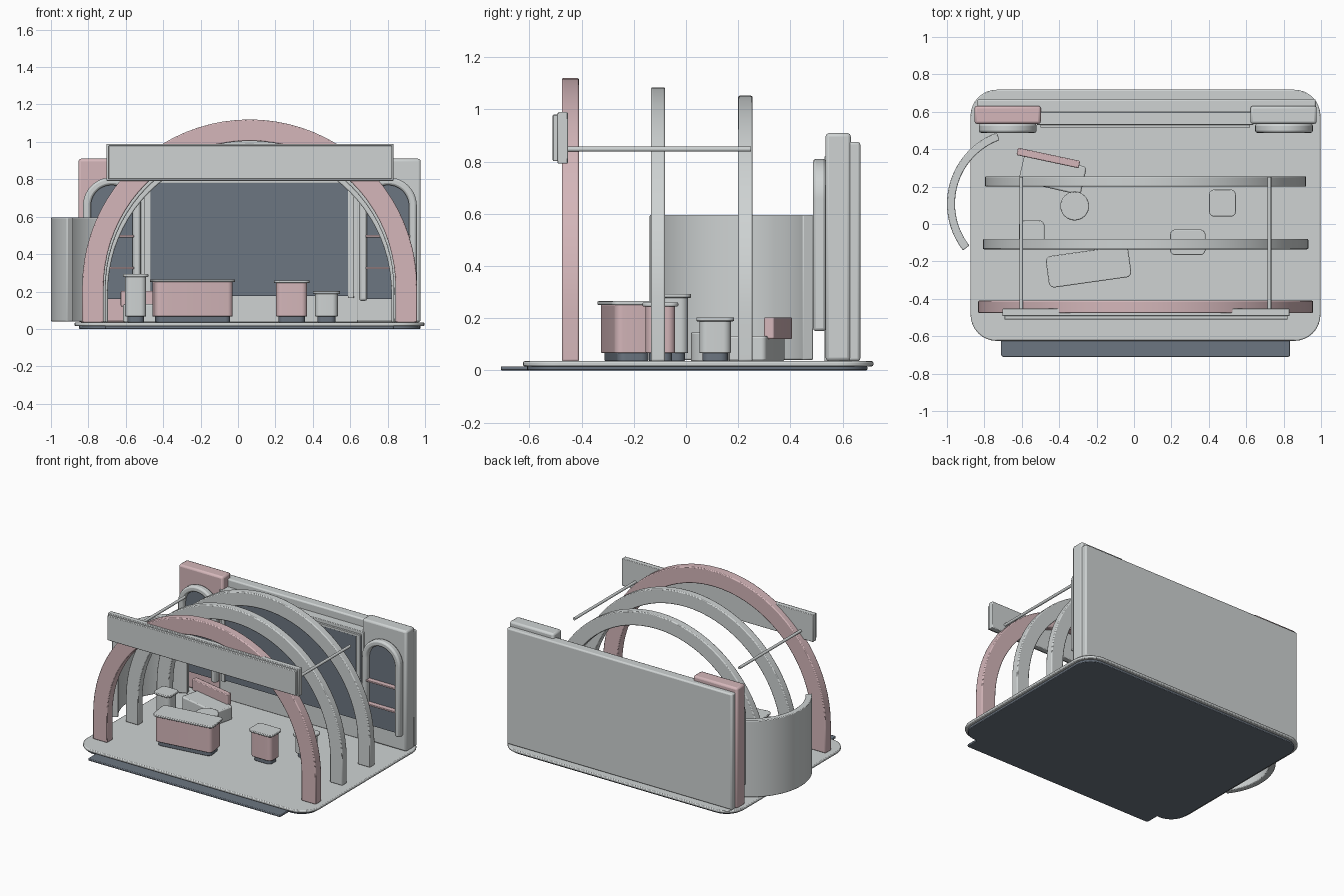
import bpy
import bmesh
from math import sin, cos, pi, radians
from mathutils import Vector

if "Cube" in bpy.data.objects:
    bpy.data.objects.remove(bpy.data.objects["Cube"], do_unlink=True)


def material(name, rgb):
    m = bpy.data.materials.new(name)
    m.use_nodes = True
    colour = (*rgb, 1)
    m.diffuse_color = colour
    m.node_tree.nodes["Principled BSDF"].inputs["Base Color"].default_value = colour
    return m


GREY = material("pale grey", (0.62, 0.65, 0.65))
PINK = material("dusty pink", (0.66, 0.47, 0.49))
SLATE = material("dark slate", (0.15, 0.18, 0.22))
CX = 0.062        # centre line of the booth
FLOOR = 0.035


def finish(name, bm, mat, bevel):
    bmesh.ops.recalc_face_normals(bm, faces=bm.faces)
    mesh = bpy.data.meshes.new(name)
    bm.to_mesh(mesh)
    bm.free()
    mesh.materials.append(mat)
    ob = bpy.data.objects.new(name, mesh)
    bpy.context.collection.objects.link(ob)
    bpy.ops.object.select_all(action="DESELECT")
    bpy.context.view_layer.objects.active = ob
    ob.select_set(True)
    bpy.ops.object.shade_smooth_by_angle(angle=radians(35))
    if bevel:
        mod = ob.modifiers.new("soft edges", "BEVEL")
        mod.width = bevel
        mod.segments = 2
        mod.angle_limit = radians(40)
    return ob


def extrude(bm, faces, vec):
    out = bmesh.ops.extrude_face_region(bm, geom=faces)
    verts = [g for g in out["geom"] if isinstance(g, bmesh.types.BMVert)]
    bmesh.ops.translate(bm, verts=verts, vec=vec)


def prism(name, points, vec, mat, bevel=0.0):
    """Filled outline pushed along vec."""
    bm = bmesh.new()
    extrude(bm, [bm.faces.new([bm.verts.new(p) for p in points])], vec)
    return finish(name, bm, mat, bevel)


def band(name, outer, inner, vec, mat, bevel=0.0):
    """Open strip between two matching paths, pushed along vec."""
    bm = bmesh.new()
    a = [bm.verts.new(p) for p in outer]
    b = [bm.verts.new(p) for p in inner]
    faces = [bm.faces.new((a[i], a[i + 1], b[i + 1], b[i])) for i in range(len(a) - 1)]
    extrude(bm, faces, vec)
    return finish(name, bm, mat, bevel)


def slab(name, x, y, z, mat, radius=0.0, bevel=0.004, turn=0):
    """Upright block between x, y and z ranges, with rounded plan corners."""
    mid = Vector(((x[0] + x[1]) / 2, (y[0] + y[1]) / 2, z[0]))
    hx, hy = (x[1] - x[0]) / 2, (y[1] - y[0]) / 2
    corners = ((1, 1), (-1, 1), (-1, -1), (1, -1))
    points = []
    for k, (sx, sy) in enumerate(corners):
        steps = 8 if radius else 0
        for i in range(steps + 1):
            a = (k + i / max(steps, 1)) * pi / 2
            points.append(Vector((sx * (hx - radius) + radius * cos(a),
                                  sy * (hy - radius) + radius * sin(a), 0)))
    ob = prism(name, points, (0, 0, z[1] - z[0]), mat, bevel)
    ob.location = mid
    ob.rotation_euler.z = radians(turn)
    return ob


def arch_path(cx, y, r, spring, bottom, steps=40):
    """Round arch with straight legs, drawn in the xz plane."""
    curve = [(cx + r * cos(pi * i / steps), y, spring + r * sin(pi * i / steps))
             for i in range(steps + 1)]
    return [(cx + r, y, bottom)] + curve + [(cx - r, y, bottom)]


# Base and step
slab("base_underside", (-0.85, 0.975), (-0.61, 0.695), (0, 0.017), SLATE, 0.12)
slab("floor", (-0.874, 0.997), (-0.625, 0.718), (0.015, FLOOR), GREY, 0.14, 0.006)
slab("front_step", (-0.71, 0.835), (-0.71, -0.55), (0, 0.015), SLATE, 0.012)

# Three hoops, each a little smaller towards the back
hoops = (("front_hoop", -0.476, 0.066, 0.895, 0.115, 1.12, PINK),
         ("middle_hoop", -0.135, 0.055, 0.87, 0.1, 1.085, GREY),
         ("rear_hoop", 0.2, 0.055, 0.858, 0.1, 1.053, GREY))
for name, y, depth, r, wide, top, mat in hoops:
    band(name, arch_path(CX, y, r, top - r, FLOOR),
         arch_path(CX, y, r - wide, top - r, FLOOR), (0, depth, 0), mat, 0.006)

# Header board and the rods that tie it to the hoops
slab("header_board", (-0.703, 0.832), (-0.492, -0.453), (0.792, 0.99), GREY)
slab("header_face", (-0.693, 0.822), (-0.511, -0.49), (0.802, 0.98), GREY)
for side, x in (("right", -0.603), ("left", 0.724)):
    ring = [(x + 0.01 * cos(i * pi / 6), -0.46, 0.848 + 0.01 * sin(i * pi / 6))
            for i in range(12)]
    prism(side + "_rod", ring, (0, 0.71, 0), GREY)

# Back wall with a dark display panel in a thin frame
slab("back_wall", (-0.837, 0.972), (0.595, 0.668), (FLOOR, 0.876), GREY, 0, 0.01)
slab("inner_wall", (-0.52, 0.64), (0.53, 0.6), (FLOOR, 0.82), GREY)
slab("display_panel", (-0.5, 0.62), (0.521, 0.532), (0.175, 0.785), SLATE, 0, 0)
slab("display_top_trim", (-0.5, 0.62), (0.515, 0.532), (0.78, 0.797), GREY, 0, 0.002)
for side, x in (("right", -0.5), ("left", 0.588)):
    slab(side + "_display_trim", (x, x + 0.032), (0.515, 0.532), (0.165, 0.79), GREY, 0, 0.002)

# Wall pillars with arched niches and shelves
for side, x, cx, mat in (("right", (-0.853, -0.498), -0.675, PINK),
                         ("left", (0.622, 0.977), 0.802, GREY)):
    slab(side + "_pillar", x, (0.535, 0.632), (FLOOR, 0.91), mat, 0, 0.014)
    band(side + "_niche_frame", arch_path(cx, 0.487, 0.154, 0.657, 0.15),
         arch_path(cx, 0.487, 0.112, 0.657, 0.15), (0, 0.05, 0), GREY, 0.012)
    prism(side + "_niche_back", arch_path(cx, 0.524, 0.118, 0.657, 0.16),
          (0, 0.015, 0), SLATE)
    for n, z in enumerate((0.32, 0.49)):
        slab(f"{side}_niche_shelf_{n + 1}", (cx - 0.118, cx + 0.118), (0.488, 0.53),
             (z, z + 0.012), PINK, 0, 0.002)

# Curved side screen
def screen_arc(r, z):
    return [(-0.595 + r * cos(radians(110 + 108 * i / 32)),
             0.108 + r * sin(radians(110 + 108 * i / 32)), z) for i in range(33)]


band("curved_screen", screen_arc(0.405, FLOOR + 0.005), screen_arc(0.362, FLOOR + 0.005),
     (0, 0, 0.556), GREY, 0.005)


# Counters and plinths: recessed foot, body and top
def cabinet(name, x, y, w, d, top, mat, turn=0, radius=0.03):
    parts = (("foot", 0.024, FLOOR, 0.07, SLATE),
             ("body", 0.012, 0.066, top - 0.012, mat),
             ("top", 0, top - 0.015, top, GREY))
    for part, inset, low, high, colour in parts:
        hx, hy = w / 2 - inset, d / 2 - inset
        slab(f"{name}_{part}", (x - hx, x + hx), (y - hy, y + hy), (low, high),
             colour, radius, 0.004, turn)


cabinet("reception_counter", -0.243, -0.228, 0.445, 0.17, 0.265, PINK, 8)
cabinet("pink_plinth", 0.287, -0.098, 0.19, 0.137, 0.26, PINK)
cabinet("small_plinth", 0.473, 0.112, 0.145, 0.145, 0.203, GREY)
cabinet("tall_plinth", -0.547, -0.043, 0.136, 0.126, 0.293, GREY)

# Round table and bench
table = [(-0.317 + 0.077 * cos(i * pi / 16), 0.096 + 0.077 * sin(i * pi / 16), FLOOR)
         for i in range(32)]
prism("round_table", table, (0, 0, 0.11), GREY, 0.005)
slab("bench_seat", (-0.605, -0.265), (0.19, 0.345), (FLOOR, 0.132), GREY, 0.02, 0.008, -13)
slab("bench_back", (-0.628, -0.288), (0.333, 0.373), (0.12, 0.203), PINK, 0.008, 0.005, -12)
